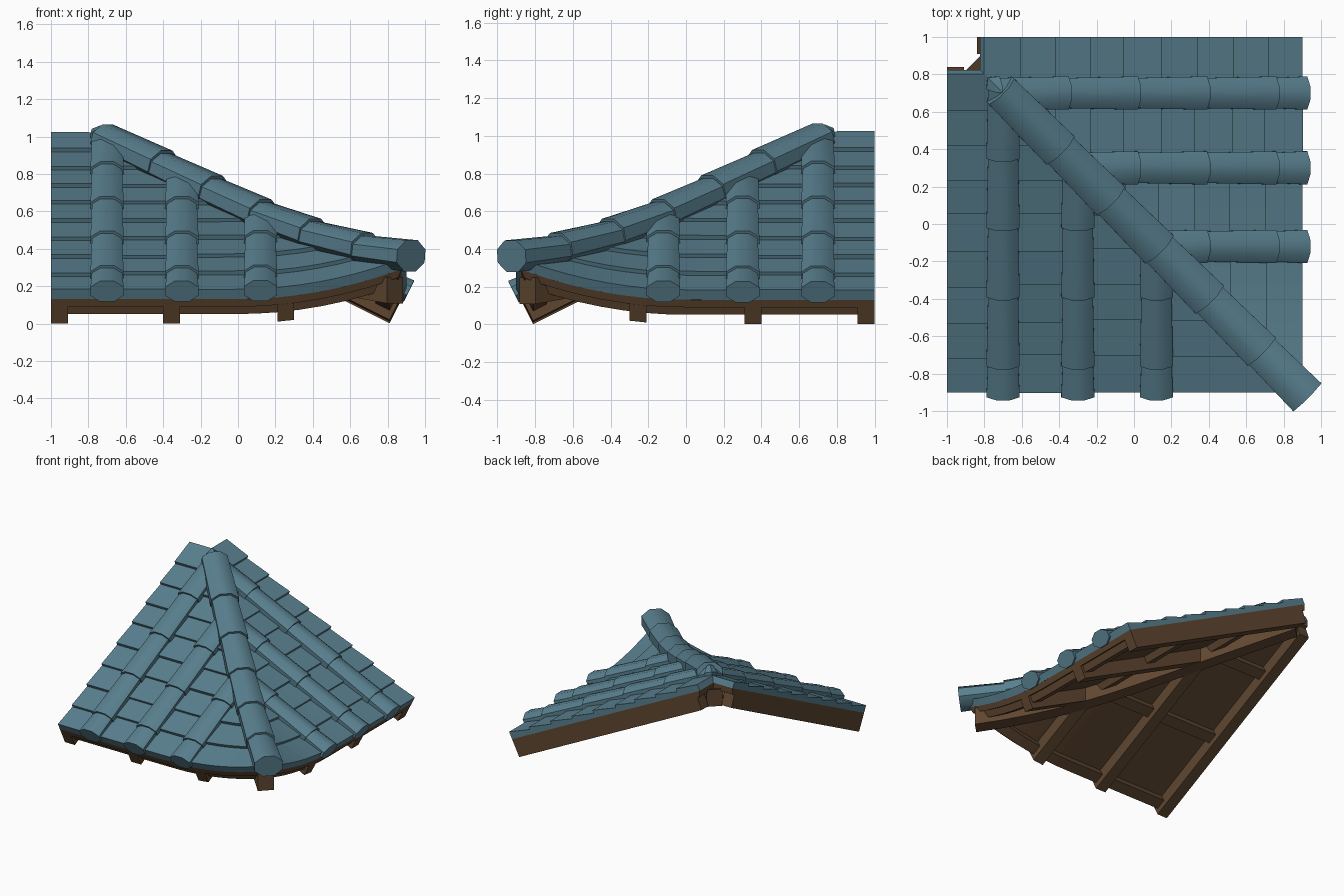
import bpy, bmesh, math, random
from mathutils import Vector

if "Cube" in bpy.data.objects:
    bpy.data.objects.remove(bpy.data.objects["Cube"])

random.seed(4)
EAVE, RUN, ROW = -0.9, 1.7, 1.7 / 9
COLUMNS = [-0.70, -0.30, 0.12]


def material(name, color):
    m = bpy.data.materials.new(name)
    m.diffuse_color = (*color, 1)
    m.use_nodes = True
    m.node_tree.nodes["Principled BSDF"].inputs["Base Color"].default_value = m.diffuse_color
    return m


TILE = material("blue_tile", (0.10, 0.215, 0.275))
WOOD = material("brown_wood", (0.115, 0.062, 0.03))


def lift(x):
    # upturned corner
    return 0.17 * (max(0, x) / 0.9) ** 2


def point(x, d, off):
    # front slope: x across, d up from the eave, off = depth below the tile face
    return Vector((x, EAVE + d + 0.447 * off, 0.18 + 0.5 * d - 0.894 * off + lift(x)))


def loft(bm, rings):
    # closed solid through equal-sized rings
    vs = [[bm.verts.new(p) for p in r] for r in rings]
    n = len(vs[0])
    for a, b in zip(vs, vs[1:]):
        for i in range(n):
            bm.faces.new((a[i], a[(i + 1) % n], b[(i + 1) % n], b[i]))
    bm.faces.new(vs[0][::-1])
    bm.faces.new(vs[-1])


def slab(section, x0, x1, nx=1):
    # section of (d, off) swept across x
    bm = bmesh.new()
    xs = [x0 + (x1 - x0) * i / nx for i in range(nx + 1)]
    loft(bm, [[point(x, d, o) for d, o in section] for x in xs])
    return bm


def finish(name, bm, mat, smooth=False):
    bmesh.ops.recalc_face_normals(bm, faces=bm.faces[:])
    me = bpy.data.meshes.new(name)
    bm.to_mesh(me)
    bm.free()
    me.materials.append(mat)
    ob = bpy.data.objects.new(name, me)
    bpy.context.collection.objects.link(ob)
    if smooth:
        bpy.ops.object.select_all(action='DESELECT')
        ob.select_set(True)
        bpy.context.view_layer.objects.active = ob
        bpy.ops.object.shade_smooth_by_angle(angle=math.radians(50))


def both_slopes(name, solids, mat, smooth=False):
    # trim each solid at the hip, join, and mirror across the diagonal
    whole = bmesh.new()
    for bm in solids:
        cut = bmesh.ops.bisect_plane(bm, geom=bm.verts[:] + bm.edges[:] + bm.faces[:],
                                     plane_co=(0, 0, 0), plane_no=(1, 1, 0), clear_outer=True)
        edges = [e for e in cut["geom_cut"] if isinstance(e, bmesh.types.BMEdge)]
        if edges:
            bmesh.ops.holes_fill(bm, edges=[e for e in bm.edges if e.is_boundary], sides=0)
        tmp = bpy.data.meshes.new("tmp")
        bm.to_mesh(tmp)
        whole.from_mesh(tmp)
        bpy.data.meshes.remove(tmp)
        bm.free()
    other = whole.copy()
    for v in other.verts:
        v.co = (-v.co.y, -v.co.x, v.co.z)
    finish("front_" + name, whole, mat, smooth)
    finish("right_" + name, other, mat, smooth)


def ring(center, side, up, w, h):
    # eight-sided ring with a flat top
    angles = [math.radians(22.5 + 45 * i) for i in range(8)]
    k = 1 / math.cos(math.radians(22.5))
    return [center + side * (w * k * math.cos(a)) + up * (h * k * math.sin(a)) for a in angles]


# overlapping flat tile courses
tiles = []
bounds = [-1.0] + COLUMNS + [0.93]
for k in range(9):
    for c in range(4):
        x0, x1 = bounds[c], bounds[c + 1]
        d0 = k * ROW + (random.uniform(-0.012, 0.012) if k else 0)
        d1 = (k + 1) * ROW + (0.02 if k < 8 else 0)
        if EAVE + d0 > -x0:
            continue
        sec = [(d0, 0.055), (d1, 0.055), (d1, 0.022 if k < 8 else 0.005),
               (d0, random.uniform(-0.006, 0.002))]
        tiles.append(slab(sec, x0, x1, 8 if c == 3 else 2))
both_slopes("flat_tiles", tiles, TILE)

# round cover tiles running up the slope
covers = []
up = Vector((0, -0.447, 0.894))
for x in COLUMNS:
    joints = [-0.015, 0.17] + [0.17 + 0.37 * i for i in range(1, 5)] + [1.70]
    for d0, d1 in zip(joints, joints[1:]):
        if EAVE + d0 > -x + 0.1:
            break
        bm = bmesh.new()
        loft(bm, [ring(point(x, d0 - 0.02 * (d0 > 0), 0.0), Vector((1, 0, 0)), up, 0.089, 0.062),
                  ring(point(x, d1 + 0.01, 0.006), Vector((1, 0, 0)), up, 0.080, 0.052)])
        covers.append(bm)
both_slopes("cover_tiles", covers, TILE, True)

# sheathing boards under the tiles
sheath = [(0, 0.055), (RUN, 0.055), (RUN - 0.02, 0.1), (0, 0.1)]
both_slopes("sheathing", [slab(sheath, -1, 0.93, 16)], WOOD)

# rafters
both_slopes("rafters", [slab([(0, 0.1), (RUN - 0.04, 0.1), (RUN - 0.05, 0.2), (0, 0.2)], x, x + 0.09)
                        for x in (-1.0, -0.40, 0.21)], WOOD)

# cross purlins
both_slopes("purlins", [slab([(d, 0.1), (d + 0.075, 0.1), (d + 0.075, 0.155), (d, 0.155)], -0.99, 0.93, 16)
                        for d in (0.02, 0.62, 1.2)], WOOD)


def hip_point(c, drop=0):
    return Vector((c, -c, 0.18 + 0.5 * (0.9 - c) + lift(c) - drop))


# hip rafter under the diagonal
side = Vector((1, 1, 0)).normalized()
bm = bmesh.new()
rings = []
for i in range(13):
    c = -0.86 + 1.70 * i / 12
    top, low = hip_point(c, 0.11), hip_point(c, 0.25)
    rings.append([top + side * 0.06, top - side * 0.06, low - side * 0.06, low + side * 0.06])
loft(bm, rings)
finish("hip_rafter", bm, WOOD)

# hip ridge of overlapping round tiles
bm = bmesh.new()
stops = [-0.70, -0.40, -0.13, 0.13, 0.40, 0.68, 0.925]
for a, b in zip(stops, stops[1:]):
    p, q = hip_point(a - 0.015, -0.005), hip_point(b, -0.015)
    along = (q - p).normalized()
    up = side.cross(along)
    if up.z < 0:
        up = -up
    loft(bm, [ring(p, side, up, 0.096, 0.076), ring(q, side, up, 0.106, 0.084)])
finish("hip_ridge_tiles", bm, TILE, True)
